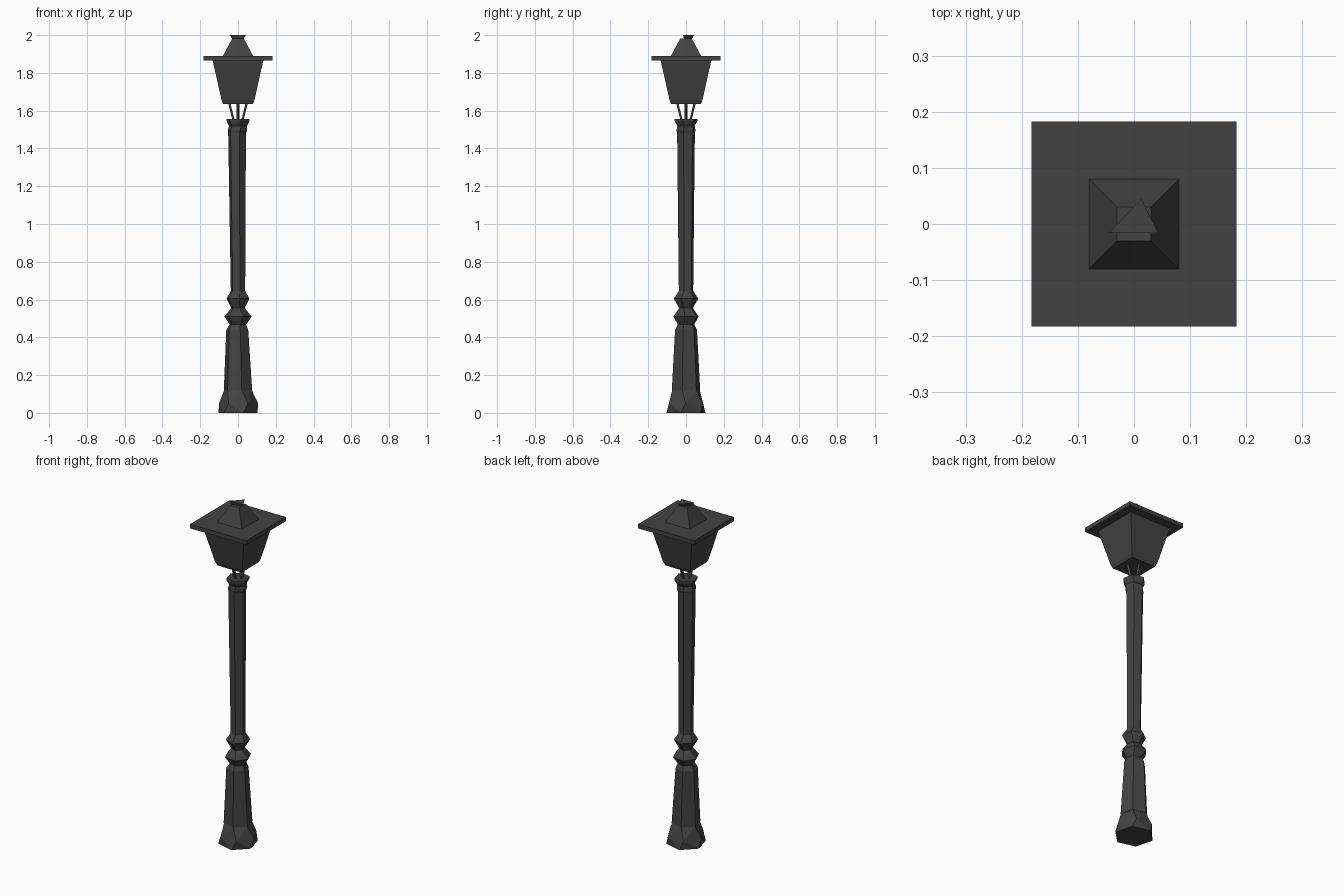
import bpy, bmesh, math
from mathutils import Vector

cube = bpy.data.objects.get("Cube")
if cube:
    bpy.data.objects.remove(cube, do_unlink=True)

iron = bpy.data.materials.new("dark_iron")
iron.use_nodes = True
COLOUR = (0.055, 0.055, 0.055, 1)
iron.diffuse_color = COLOUR
iron.node_tree.nodes["Principled BSDF"].inputs["Base Color"].default_value = COLOUR


def ring(z, radius, sides, turn=0, cx=0, cy=0):
    """Corners of a regular polygon, turned by an angle in degrees."""
    angles = [math.radians(turn) + math.tau * i / sides for i in range(sides)]
    return [Vector((cx + radius * math.cos(a), cy + radius * math.sin(a), z)) for a in angles]


def square(z, half):
    return ring(z, half * math.sqrt(2), 4, 45)


def loft(name, rings):
    """Skin a stack of rings and close both ends."""
    bm = bmesh.new()
    loops = [[bm.verts.new(p) for p in r] for r in rings]
    n = len(loops[0])
    for low, high in zip(loops, loops[1:]):
        for i in range(n):
            j = (i + 1) % n
            quad = bm.faces.new((low[i], low[j], high[j], high[i]))
    bm.faces.new(loops[0][::-1])
    bm.faces.new(loops[-1])
    # twisted quads become clean facets
    bmesh.ops.triangulate(bm, faces=bm.faces[:], quad_method='SHORT_EDGE')
    bmesh.ops.recalc_face_normals(bm, faces=bm.faces[:])
    mesh = bpy.data.meshes.new(name)
    bm.to_mesh(mesh)
    bm.free()
    mesh.materials.append(iron)
    obj = bpy.data.objects.new(name, mesh)
    bpy.context.collection.objects.link(obj)
    return obj


def hex_part(name, profile):
    """Six-sided post section from (height, half width, twist, x shift)."""
    return loft(name, [ring(z, w / 0.966, 6, -15 + t, x) for z, w, t, x in profile])


# Post, from the ground up
hex_part("foot", [(0, .103, 0, 0), (.05, .1, 14, .003), (.12, .073, 0, 0)])
hex_part("pedestal", [(.12, .075, 0, 0), (.44, .058, 0, -.004), (.475, .04, 0, 0)])
hex_part("collar", [(.465, .042, 0, 0), (.51, .07, 8, 0), (.555, .036, 0, 0),
                    (.605, .063, -8, 0), (.645, .038, 0, 0)])
hex_part("shaft", [(.64, .038, 0, 0), (1.49, .047, 0, -.005)])
hex_part("capital", [(1.48, .046, 0, -.004), (1.495, .051, 0, -.003), (1.52, .047, 6, 0),
                     (1.545, .06, 0, 0), (1.557, .06, 0, 0)])

# Slim arms that carry the lantern
for i, side in enumerate(("left", "back", "right", "front")):
    a = math.tau * i / 4
    c, s = math.cos(a), math.sin(a)
    loft(side + "_arm", [ring(1.55, .008, 3, 90 * i, .022 * c, .022 * s),
                         ring(1.645, .008, 3, 90 * i, .045 * c, .045 * s)])

# Lantern
loft("lantern_body", [square(1.635, .078), square(1.655, .087), square(1.87, .135)])
loft("eave", [square(1.865, .183), square(1.89, .183)])
loft("roof", [square(1.89, .08), square(1.983, .03)])

# Three-cornered finial
top = [Vector((-.045, -.016, 2)), Vector((.043, -.016, 2)), Vector((.013, .045, 2))]
low = [Vector((p.x * .65, p.y * .65, 1.98)) for p in top]
loft("finial", [low, top])
